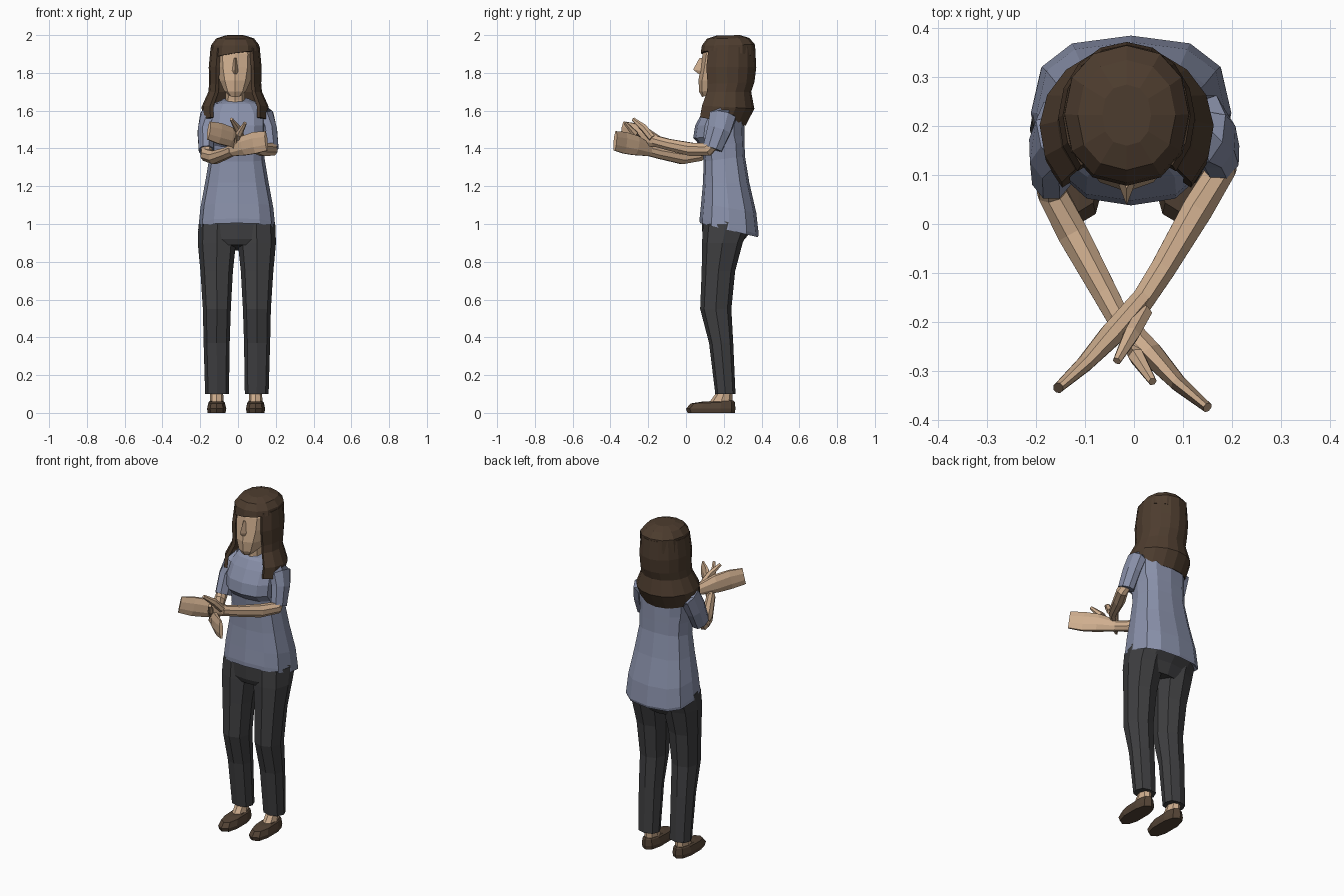
import bpy, bmesh
from math import sin, cos, pi, radians, copysign
from mathutils import Vector


def material(name, rgb):
    m = bpy.data.materials.new(name)
    m.diffuse_color = (*rgb, 1)
    return m


SKIN = material("skin", (0.62, 0.42, 0.27))
SHIRT = material("shirt_blue", (0.25, 0.28, 0.40))
PANTS = material("charcoal", (0.05, 0.05, 0.053))
HAIR = material("dark_brown", (0.075, 0.046, 0.028))
SHOE = material("shoe_brown", (0.085, 0.055, 0.035))


def skin_rings(name, rings, mat, closed=True):
    """Bridge successive point rings with quads; cap the ends of closed lofts."""
    bm = bmesh.new()
    vs = [[bm.verts.new(p) for p in r] for r in rings]
    n = len(vs[0])
    for a, b in zip(vs, vs[1:]):
        for i in range(n if closed else n - 1):
            j = (i + 1) % n
            bm.faces.new((a[i], a[j], b[j], b[i]))
    if closed:
        bm.faces.new(vs[0])
        bm.faces.new(vs[-1])
    bmesh.ops.recalc_face_normals(bm, faces=bm.faces)
    me = bpy.data.meshes.new(name)
    bm.to_mesh(me)
    bm.free()
    ob = bpy.data.objects.new(name, me)
    me.materials.append(mat)
    bpy.context.collection.objects.link(ob)
    return ob


def ring(zf, zb, cx, hw, yf, yb, n, power=1.0, gap=0.0):
    """Near-horizontal ring, z sloping from front (zf) to back (zb); gap opens the front."""
    cy, ry = (yf + yb) / 2, (yb - yf) / 2
    pts = []
    for i in range(n + 1 if gap else n):
        a = gap + i * (2 * pi - 2 * gap) / n
        s, c = [copysign(abs(v) ** power, v) for v in (sin(a), cos(a))]
        pts.append((cx + hw * s, cy - ry * c, zf + (zb - zf) * (1 - c) / 2))
    return pts


def stack(name, rows, mat, n=12, power=1.0):
    return skin_rings(name, [ring(*r, n, power) for r in rows], mat)


def tube(name, path, mat, n=8):
    """Limb along path rows (x, y, z, half thickness, half height)."""
    pts = [Vector(r[:3]) for r in path]
    rings = []
    for k, (p, row) in enumerate(zip(pts, path)):
        t = (pts[min(k + 1, len(pts) - 1)] - pts[max(k - 1, 0)]).normalized()
        ref = Vector((0, 0, 1)) if abs(t.z) < 0.75 else Vector((0, -1, 0))
        side = t.cross(ref).normalized()
        up = side.cross(t)
        rings.append([p + side * row[3] * cos(a) + up * row[4] * sin(a)
                      for a in [2 * pi * (i + 0.5) / n for i in range(n)]])
    return skin_rings(name, rings, mat)


# Trouser legs, ankles and shoes
for tag, s in (("right", 1), ("left", -1)):
    o = -0.006
    legs = [(0.10, 0.105, 0.063, 0.155, 0.262), (0.37, 0.107, 0.069, 0.122, 0.25),
            (0.55, 0.106, 0.074, 0.075, 0.24), (0.75, 0.107, 0.086, 0.083, 0.26),
            (0.90, 0.106, 0.101, 0.085, 0.30), (1.0, 0.103, 0.1, 0.09, 0.34)]
    stack(tag + "_trouser_leg", [(z, z, s * x + o, w, f, b) for z, x, w, f, b in legs],
          PANTS, 8, 0.85)
    fx = s * 0.103 - 0.01
    stack(tag + "_ankle", [(0.03, 0.03, fx, 0.042, 0.07, 0.245), (0.065, 0.065, fx, 0.036, 0.13, 0.245),
                           (0.12, 0.12, fx, 0.034, 0.17, 0.245)], SKIN, 8)
    stack(tag + "_shoe", [(0, 0, fx, 0.049, 0.008, 0.258), (0.022, 0.022, fx, 0.053, 0.0, 0.262),
                          (0.05, 0.058, fx, 0.045, 0.025, 0.258),
                          (0.06, 0.065, fx, 0.036, 0.09, 0.25)], SHOE, 10, 0.8)

# Hips joining both legs
stack("trouser_hips", [(0.89, 0.86, -0.006, 0.12, 0.10, 0.28), (0.92, 0.92, -0.006, 0.2, 0.088, 0.31),
                       (1.04, 0.98, -0.005, 0.2, 0.082, 0.365)], PANTS, 12, 0.8)

# Shirt body with sloping hem and bust
stack("shirt_body", [
    (1.035, 0.96, -0.005, 0.17, 0.10, 0.35), (1.005, 0.93, -0.006, 0.205, 0.073, 0.38),
    (1.03, 0.945, -0.006, 0.203, 0.072, 0.385), (1.11, 1.06, -0.006, 0.193, 0.08, 0.372),
    (1.22, 1.22, -0.006, 0.168, 0.09, 0.335), (1.33, 1.36, -0.006, 0.147, 0.093, 0.312),
    (1.41, 1.43, -0.006, 0.147, 0.083, 0.31), (1.455, 1.47, -0.006, 0.152, 0.038, 0.31),
    (1.52, 1.53, -0.006, 0.155, 0.048, 0.308), (1.59, 1.60, -0.006, 0.15, 0.085, 0.30),
    (1.635, 1.645, -0.008, 0.118, 0.115, 0.275), (1.645, 1.67, -0.01, 0.07, 0.13, 0.245)],
    SHIRT, 12, 0.75)

# Sleeves
tube("right_sleeve", [(0.1, 0.2, 1.60, 0.04, 0.05), (0.145, 0.195, 1.57, 0.05, 0.075),
                      (0.165, 0.175, 1.50, 0.045, 0.068), (0.175, 0.14, 1.4, 0.043, 0.055)], SHIRT)
tube("left_sleeve", [(-0.11, 0.2, 1.60, 0.04, 0.05), (-0.155, 0.185, 1.57, 0.05, 0.075),
                     (-0.172, 0.15, 1.49, 0.045, 0.068), (-0.168, 0.1, 1.39, 0.043, 0.058)], SHIRT)

# Bare forearms crossing in front, hands held edge-on with thumbs up
tube("right_forearm", [(0.172, 0.165, 1.45, 0.03, 0.035), (0.18, 0.115, 1.395, 0.032, 0.038),
                       (0.13, 0.03, 1.395, 0.034, 0.038), (0.06, -0.09, 1.42, 0.028, 0.032),
                       (0.012, -0.165, 1.44, 0.025, 0.031)], SKIN)
tube("left_forearm", [(-0.168, 0.12, 1.44, 0.03, 0.035), (-0.168, 0.065, 1.365, 0.032, 0.038),
                      (-0.125, -0.02, 1.352, 0.034, 0.038), (-0.06, -0.14, 1.375, 0.028, 0.032),
                      (-0.028, -0.2, 1.39, 0.025, 0.031)], SKIN)
tube("right_hand", [(0.02, -0.15, 1.437, 0.024, 0.032), (-0.045, -0.225, 1.462, 0.026, 0.056),
                    (-0.1, -0.285, 1.48, 0.018, 0.06), (-0.155, -0.335, 1.495, 0.011, 0.052)], SKIN)
tube("left_hand", [(-0.035, -0.188, 1.388, 0.024, 0.032), (0.035, -0.265, 1.415, 0.026, 0.056),
                   (0.09, -0.325, 1.43, 0.018, 0.062), (0.15, -0.375, 1.44, 0.011, 0.056)], SKIN)
tube("right_thumb", [(0.02, -0.18, 1.455, 0.018, 0.02), (-0.005, -0.225, 1.51, 0.018, 0.02),
                     (-0.035, -0.28, 1.555, 0.009, 0.01)], SKIN, 6)
tube("left_thumb", [(-0.02, -0.22, 1.41, 0.018, 0.02), (0.005, -0.27, 1.475, 0.018, 0.02),
                    (0.038, -0.322, 1.535, 0.009, 0.01)], SKIN, 6)

# Neck and head
HX = -0.015
stack("neck", [(1.58, 1.62, HX, 0.058, 0.125, 0.25), (1.655, 1.66, HX, 0.052, 0.135, 0.25),
               (1.75, 1.75, HX, 0.05, 0.13, 0.25)], SKIN, 8)
stack("head", [(1.672, 1.70, HX, 0.035, 0.085, 0.17), (1.70, 1.72, HX, 0.062, 0.07, 0.25),
               (1.76, 1.76, HX, 0.086, 0.066, 0.30), (1.83, 1.83, HX, 0.102, 0.077, 0.33),
               (1.90, 1.90, HX, 0.105, 0.088, 0.33), (1.95, 1.95, HX, 0.085, 0.11, 0.30)],
      SKIN, 10, 0.85)
# Nose wedge
skin_rings("nose", [[(HX - 0.006, 0.085, 1.88), (HX, 0.072, 1.88), (HX + 0.006, 0.085, 1.88)],
                    [(HX - 0.018, 0.085, 1.81), (HX, 0.038, 1.818), (HX + 0.018, 0.085, 1.81)],
                    [(HX - 0.013, 0.085, 1.79), (HX, 0.062, 1.797), (HX + 0.013, 0.085, 1.79)]], SKIN)

# Hair crown with slanted fringe
crown = stack("hair_crown", [(1.905, 1.88, HX, 0.13, 0.078, 0.365), (1.945, 1.95, HX, 0.127, 0.084, 0.365),
                             (1.98, 1.985, HX, 0.1, 0.11, 0.335), (1.997, 2.0, HX, 0.05, 0.16, 0.285)],
              HAIR, 12, 0.9)
for v in crown.data.vertices[:12]:
    v.co.z += 0.15 * (v.co.x - HX)

# Long hair: open-fronted shell flaring over the shoulders
fall = [(1.93, 1.94, 0.13, 0.075, 0.366, 46), (1.83, 1.83, 0.14, 0.06, 0.372, 46),
        (1.74, 1.75, 0.138, 0.065, 0.362, 48), (1.70, 1.70, 0.142, 0.065, 0.345, 48),
        (1.63, 1.61, 0.178, 0.03, 0.362, 48), (1.575, 1.52, 0.172, 0.022, 0.315, 50)]
hair = skin_rings("hair_fall", [ring(a, b, HX, w, f, k, 12, 1.0, radians(g))
                                for a, b, w, f, k, g in fall], HAIR, closed=False)
shell = hair.modifiers.new("thickness", "SOLIDIFY")
shell.thickness = 0.02
shell.offset = -1
